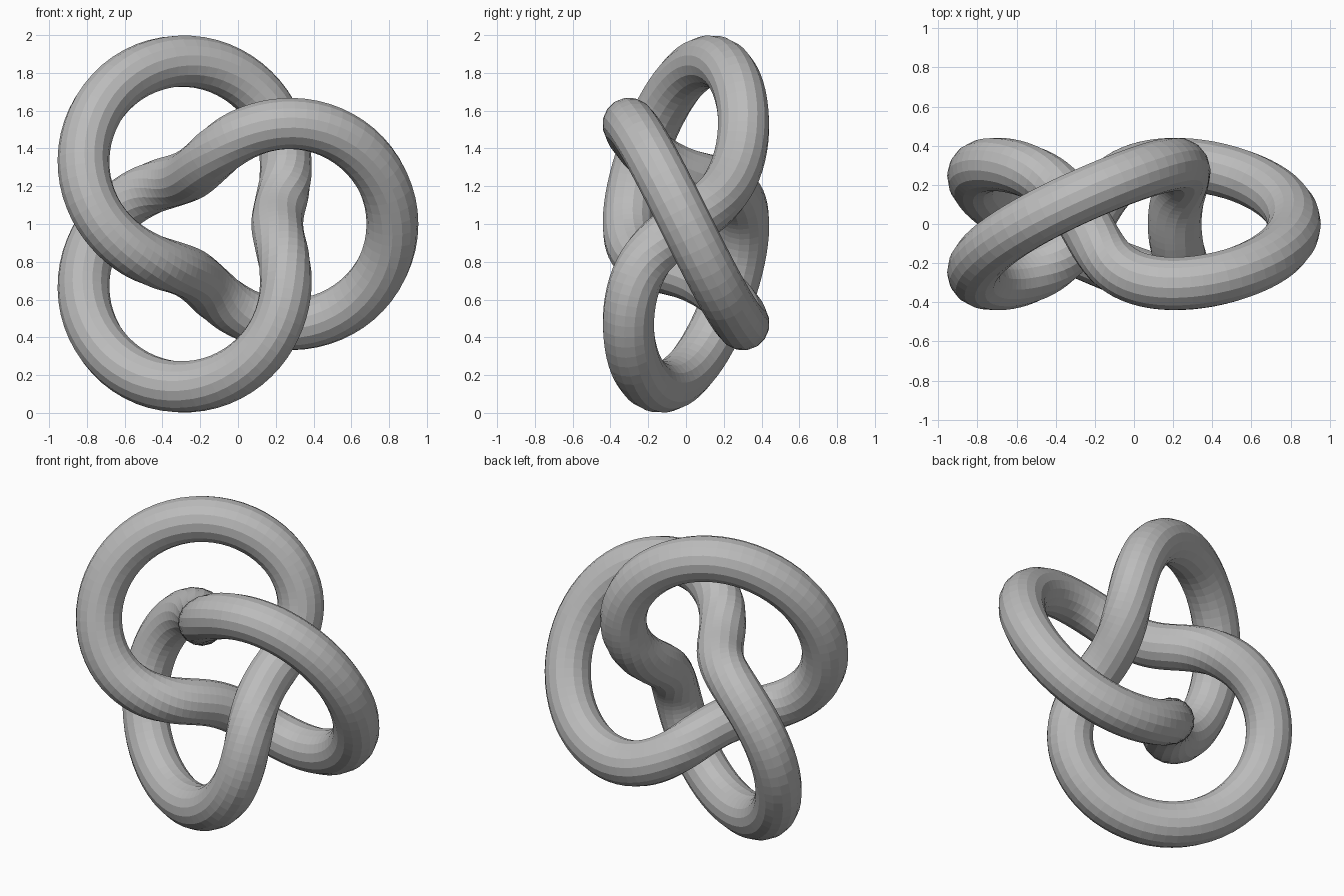
import bpy, math
from mathutils import Vector

if "Cube" in bpy.data.objects:
    bpy.data.objects.remove(bpy.data.objects["Cube"])

UNIT = 0.3049            # minor radius of the guiding torus (major is twice this)
TUBE = 0.45 * UNIT       # tube radius
RINGS, SIDES = 200, 16
CENTRE = Vector((-0.3185 * UNIT, 0, 1))


def knot(u):
    """Trefoil centre line wound on a torus lying in the XZ plane."""
    rad = UNIT * (2 + math.cos(3 * u))
    return Vector((rad * math.cos(2 * u), -UNIT * math.sin(3 * u), rad * math.sin(2 * u)))


# Sweep a round section along the knot
verts, faces = [], []
for i in range(RINGS):
    u = math.tau * i / RINGS
    p = knot(u)
    t = (knot(u + 0.005) - knot(u - 0.005)).normalized()
    b = t.cross(p).normalized()
    n = b.cross(t)
    for j in range(SIDES):
        v = math.tau * j / SIDES
        verts.append(CENTRE + p + TUBE * (n * math.cos(v) + b * math.sin(v)))
        i2, j2 = (i + 1) % RINGS, (j + 1) % SIDES
        faces.append((i * SIDES + j, i2 * SIDES + j, i2 * SIDES + j2, i * SIDES + j2))

mesh = bpy.data.meshes.new("trefoil_knot")
mesh.from_pydata(verts, [], faces)

# Consistent outward normals
import bmesh
bm = bmesh.new()
bm.from_mesh(mesh)
bmesh.ops.recalc_face_normals(bm, faces=bm.faces)
bm.to_mesh(mesh)
bm.free()

grey = bpy.data.materials.new("grey")
grey.diffuse_color = (0.5, 0.5, 0.5, 1)
grey.use_nodes = True
grey.node_tree.nodes["Principled BSDF"].inputs["Base Color"].default_value = grey.diffuse_color
mesh.materials.append(grey)
obj = bpy.data.objects.new("trefoil_knot", mesh)
bpy.context.collection.objects.link(obj)
